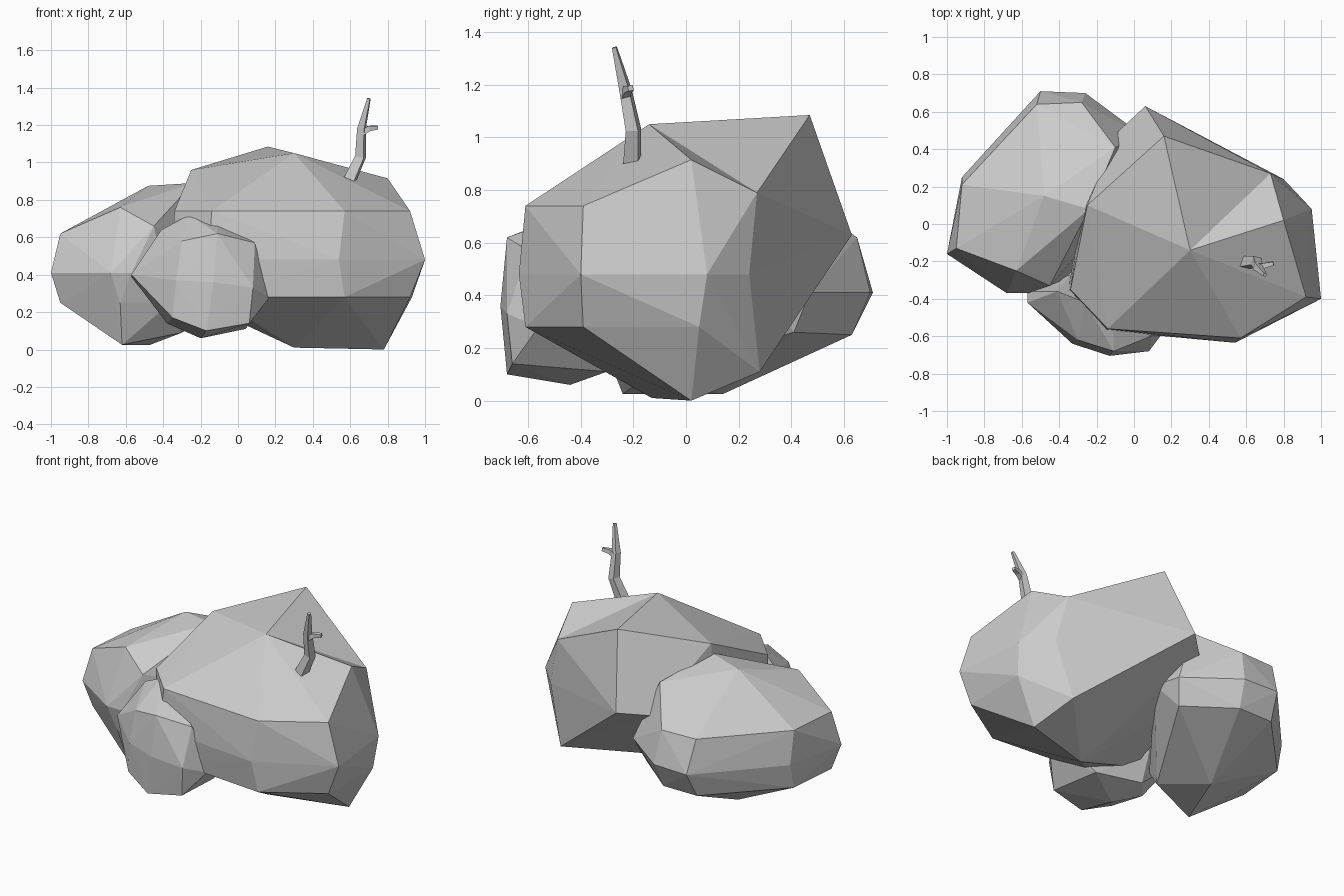
import bpy, bmesh
from mathutils import Vector


def finish(name, bm):
    bmesh.ops.recalc_face_normals(bm, faces=bm.faces[:])
    mesh = bpy.data.meshes.new(name)
    bm.to_mesh(mesh)
    bm.free()
    obj = bpy.data.objects.new(name, mesh)
    bpy.context.collection.objects.link(obj)
    return obj


def rock(name, corners, crease=None):
    """Faceted stone: convex skin around its corner points.
    crease: index pair whose joining edge is turned to form a shallow valley."""
    bm = bmesh.new()
    verts = [bm.verts.new(c) for c in corners]
    bmesh.ops.convex_hull(bm, input=verts)
    if crease:
        edge = bm.edges.get([verts[i] for i in crease])
        if edge:
            bmesh.ops.rotate_edges(bm, edges=[edge], use_ccw=False)
    loose = [v for v in bm.verts if not v.link_faces]
    bmesh.ops.delete(bm, geom=loose, context='VERTS')
    return finish(name, bm)


def limb(bm, path):
    """Four-sided tapering tube through (x, y, z, radius) points."""
    rings = []
    pts = [Vector(p[:3]) for p in path]
    for i, p in enumerate(path):
        d = (pts[min(i + 1, len(pts) - 1)] - pts[max(i - 1, 0)]).normalized()
        u = d.cross(Vector((0.3, 1, 0.2))).normalized()
        w = d.cross(u)
        rings.append([bm.verts.new(pts[i] + p[3] * (a * u + b * w))
                      for a, b in ((1, 1), (-1, 1), (-1, -1), (1, -1))])
    for r, s in zip(rings, rings[1:]):
        for k in range(4):
            bm.faces.new((r[k], r[(k + 1) % 4], s[(k + 1) % 4], s[k]))
    bm.faces.new(rings[0])
    bm.faces.new(rings[-1])


# large boulder
rock("large_boulder", [
    (0.16, 0.47, 1.085), (0.30, -0.14, 1.05), (0.80, 0.02, 0.915),
    (0.73, 0.27, 0.79), (-0.25, 0.10, 0.96),
    (0.57, -0.61, 0.74), (0.92, -0.39, 0.74), (-0.14, -0.56, 0.74), (-0.34, -0.35, 0.74),
    (0.54, -0.635, 0.48), (1.0, -0.40, 0.48), (0.95, 0.08, 0.48), (0.80, 0.24, 0.48),
    (-0.16, -0.57, 0.48), (-0.35, -0.35, 0.48), (-0.28, 0.10, 0.48),
    (0.57, -0.61, 0.28), (0.92, -0.39, 0.28), (0.93, 0.05, 0.28),
    (-0.12, -0.55, 0.28), (-0.28, -0.33, 0.28),
    (0.06, 0.63, 0.63), (-0.09, 0.49, 0.60),
    (0.78, 0.02, 0.0), (0.70, 0.28, 0.11), (0.30, -0.13, 0.01)], crease=(0, 2))

# back left boulder
rock("side_boulder", [
    (-0.48, 0.15, 0.875), (-0.24, 0.08, 0.89), (-0.63, -0.25, 0.76), (-0.45, -0.33, 0.66),
    (-0.10, 0.41, 0.79),
    (-0.52, 0.64, 0.62), (-0.28, 0.65, 0.62), (-0.92, 0.21, 0.62), (-0.95, -0.13, 0.62),
    (-0.50, 0.71, 0.41), (-0.26, 0.70, 0.41), (-0.92, 0.25, 0.41), (-1.0, -0.16, 0.41),
    (-0.68, -0.37, 0.41), (-0.57, -0.37, 0.41), (0.05, 0.47, 0.41), (0.05, 0.25, 0.45),
    (-0.52, 0.63, 0.25), (-0.28, 0.63, 0.25), (-0.92, 0.21, 0.25), (-0.95, -0.13, 0.25),
    (-0.63, -0.33, 0.25), (-0.36, -0.29, 0.25), (0.0, 0.41, 0.26),
    (-0.62, -0.24, 0.025), (-0.47, 0.14, 0.025), (-0.30, -0.15, 0.09)])

# small front stone
rock("front_stone", [
    (-0.30, -0.62, 0.58), (-0.11, -0.68, 0.62), (0.09, -0.60, 0.57),
    (-0.33, -0.64, 0.37), (-0.13, -0.705, 0.36), (0.08, -0.68, 0.33),
    (-0.35, -0.62, 0.17), (-0.17, -0.68, 0.10), (0.06, -0.66, 0.14),
    (-0.57, -0.42, 0.40), (-0.57, -0.36, 0.39), (-0.41, -0.36, 0.64),
    (-0.26, -0.42, 0.72), (-0.11, -0.48, 0.69), (0.17, -0.56, 0.28),
    (0.17, -0.40, 0.30), (-0.20, -0.44, 0.06), (-0.38, -0.38, 0.14),
    (0.04, -0.30, 0.11), (-0.28, -0.26, 0.14), (-0.34, -0.27, 0.36)])

# twig with one side shoot
bm = bmesh.new()
limb(bm, [(0.59, -0.205, 0.89, 0.030), (0.655, -0.20, 1.03, 0.024),
          (0.66, -0.23, 1.18, 0.019), (0.70, -0.272, 1.342, 0.008)])
limb(bm, [(0.655, -0.23, 1.155, 0.017), (0.70, -0.222, 1.182, 0.014),
          (0.745, -0.21, 1.187, 0.010)])
finish("twig", bm)
